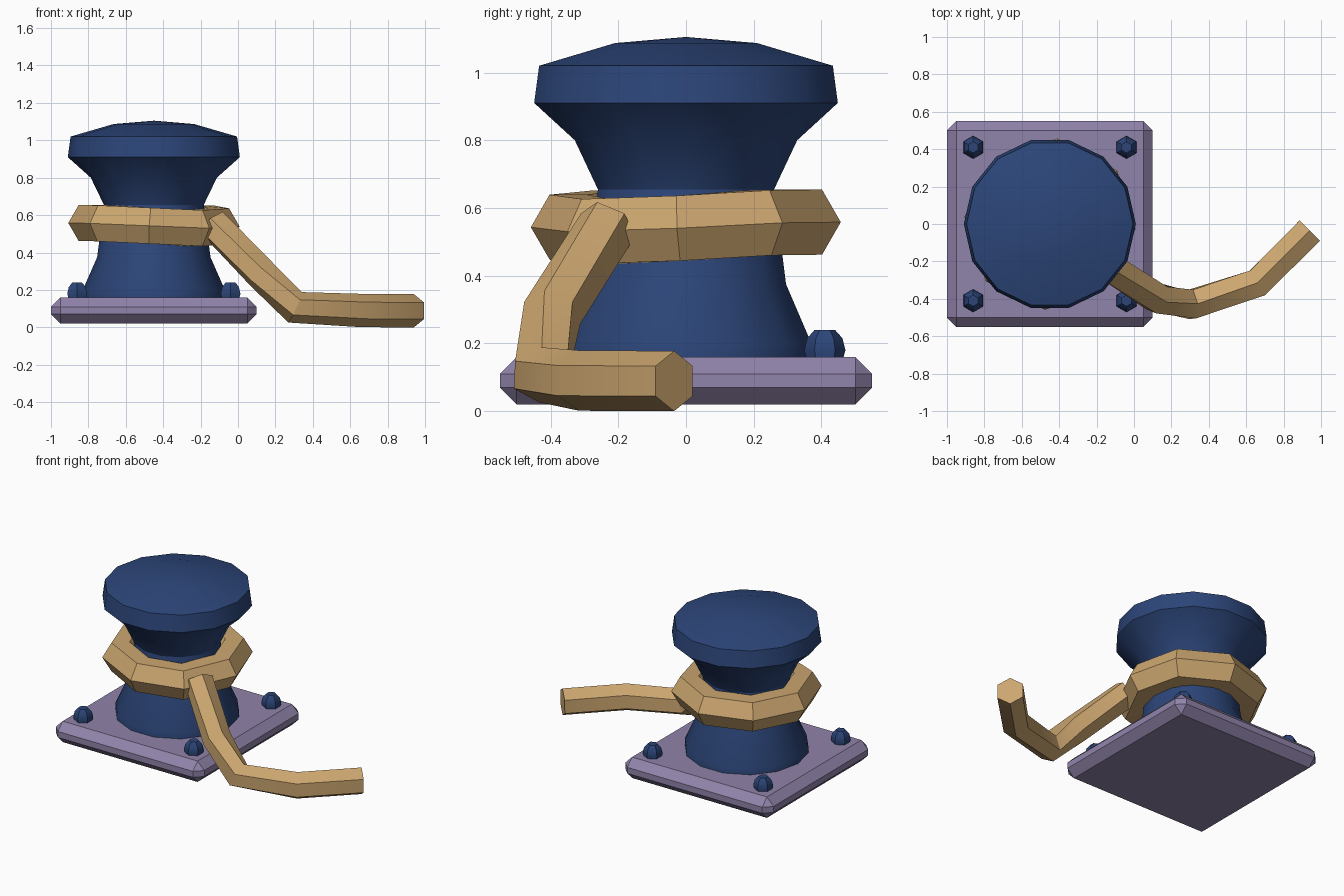
import bpy, bmesh
from math import radians, cos, sin, pi
from mathutils import Vector

if "Cube" in bpy.data.objects:
    bpy.data.objects.remove(bpy.data.objects["Cube"])

CX = -0.45  # post axis


def material(name, color):
    m = bpy.data.materials.new(name)
    m.diffuse_color = (*color, 1)
    m.use_nodes = True
    m.node_tree.nodes["Principled BSDF"].inputs["Base Color"].default_value = m.diffuse_color
    return m


NAVY = material("navy_paint", (0.025, 0.06, 0.19))
MAUVE = material("mauve_stone", (0.28, 0.23, 0.40))
TAN = material("tan_rope", (0.60, 0.38, 0.16))


def finish(name, bm, mat):
    bmesh.ops.recalc_face_normals(bm, faces=bm.faces)
    me = bpy.data.meshes.new(name)
    bm.to_mesh(me)
    bm.free()
    me.materials.append(mat)
    ob = bpy.data.objects.new(name, me)
    bpy.context.collection.objects.link(ob)
    bpy.context.view_layer.objects.active = ob
    bpy.ops.object.select_all(action='DESELECT')
    ob.select_set(True)
    bpy.ops.object.shade_smooth_by_angle(angle=radians(28))
    return ob


def skin(bm, rings, closed=False):
    """Join successive vertex rings with quads."""
    pairs = list(zip(rings, rings[1:]))
    if closed:
        pairs.append((rings[-1], rings[0]))
    for a, b in pairs:
        for i in range(len(a)):
            j = (i + 1) % len(a)
            bm.faces.new((a[i], a[j], b[j], b[i]))
    if not closed:
        bm.faces.new(rings[0])
        bm.faces.new(rings[-1])


def lathe(name, profile, sides, x, y, mat, phase=0.0):
    bm = bmesh.new()
    rings = [[bm.verts.new((x + r * cos(phase + 2 * pi * i / sides),
                            y + r * sin(phase + 2 * pi * i / sides), z))
              for i in range(sides)] for r, z in profile]
    skin(bm, rings)
    bmesh.ops.remove_doubles(bm, verts=bm.verts, dist=0.0005)
    return finish(name, bm, mat)


def sweep(name, path, radius, mat, phase=0.0, closed=False):
    """Mitred hexagonal tube along a polyline."""
    pts = [Vector(p) for p in path]
    n = len(pts)
    bm = bmesh.new()
    rings = []
    for i, p in enumerate(pts):
        a = pts[(i - 1) % n] if closed or i > 0 else p
        b = pts[(i + 1) % n] if closed or i < n - 1 else p
        d_in = (p - a).normalized() if a != p else (b - p).normalized()
        d_out = (b - p).normalized() if b != p else d_in
        t = (d_in + d_out).normalized()
        side = t.cross(Vector((0, 0, 1))).normalized()
        up = side.cross(t)
        rings.append([bm.verts.new(p + radius * (cos(phase + k * pi / 3) * side
                                                 + sin(phase + k * pi / 3) * up))
                      for k in range(6)])
    skin(bm, rings, closed)
    return finish(name, bm, mat)


# Base plate with chamfered edges
bm = bmesh.new()
bmesh.ops.create_cube(bm, size=1)
for v in bm.verts:
    v.co = (CX + v.co.x * 1.1, v.co.y * 1.1, 0.09 + v.co.z * 0.14)
bmesh.ops.bevel(bm, geom=bm.edges[:], offset=0.05, segments=1, affect='EDGES')
finish("base_plate", bm, MAUVE)

# Mooring post
lathe("post", [(0.38, 0.14), (0.38, 0.20), (0.303, 0.375), (0.267, 0.655),
               (0.337, 0.80), (0.46, 0.91), (0.445, 1.02), (0.215, 1.087),
               (0.0, 1.105)], 14, CX, 0, NAVY)

# Four corner bolts
for sx in (-1, 1):
    for sy in (-1, 1):
        lathe("bolt", [(0.05, 0.14), (0.061, 0.18), (0.052, 0.215), (0.03, 0.24)],
              6, CX + sx * 0.41, sy * 0.41, NAVY, phase=pi / 6)

# Rope loop around the waist, dipping at the front right
loop = [(-50, 0.53), (-3, 0.54), (38, 0.556), (85, 0.558),
        (130, 0.558), (175, 0.558), (222, 0.556), (267, 0.543)]
sweep("rope_loop", [(CX + 0.348 * cos(radians(a)), 0.348 * sin(radians(a)), z)
                    for a, z in loop], 0.111, TAN, closed=True)

# Loose rope tail falling to the ground
sweep("rope_tail", [(-0.13, -0.23, 0.55), (0.12, -0.395, 0.29), (0.305, -0.43, 0.107),
                    (0.66, -0.315, 0.09), (0.94, -0.035, 0.0885)],
      0.089, TAN, phase=pi / 2)
